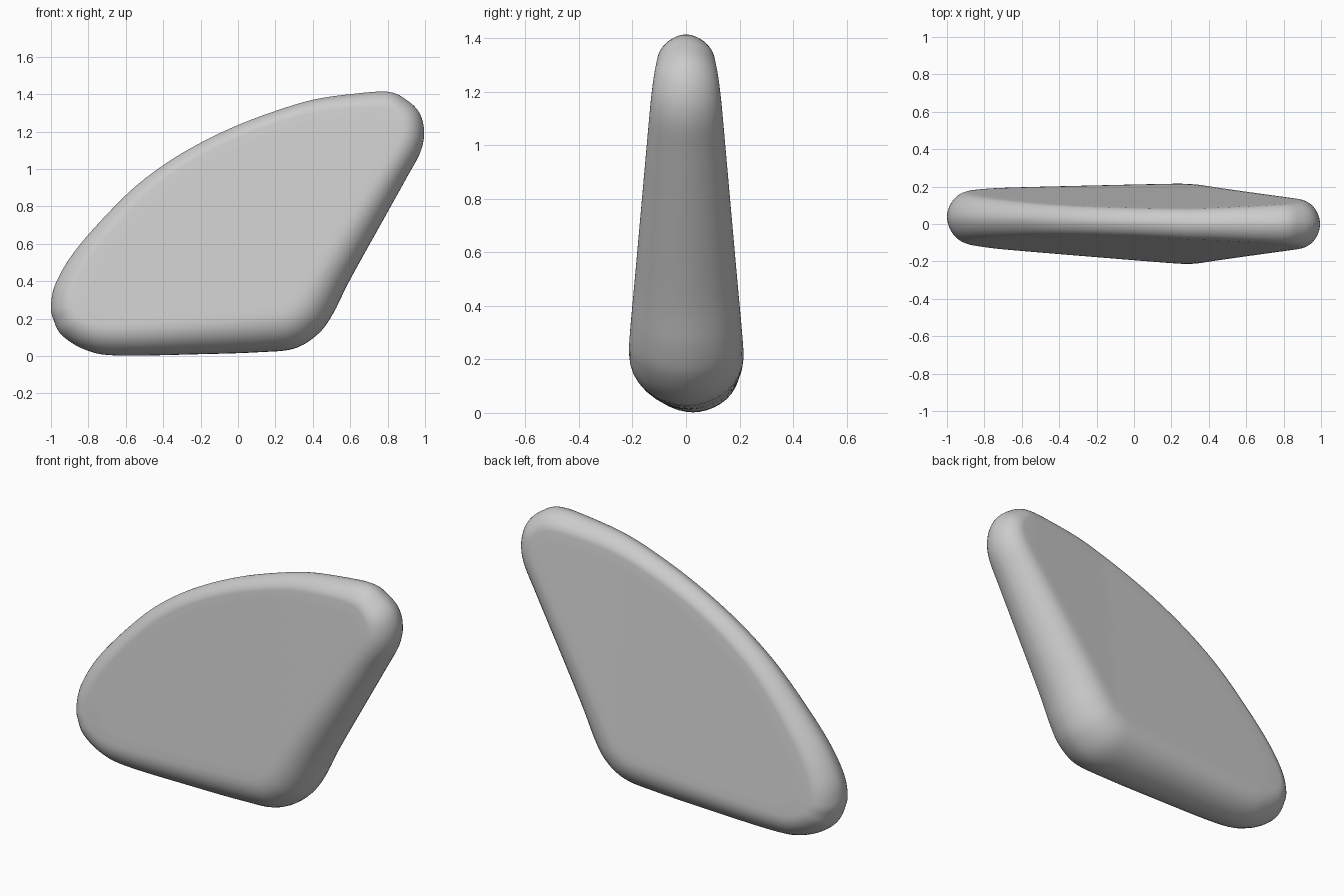
import bpy, bmesh, math
from mathutils import Vector

if "Cube" in bpy.data.objects:
    bpy.data.objects.remove(bpy.data.objects["Cube"])

# Side outline of the slab in x, z (clockwise from the left tip)
OUTLINE = [(-1, .27), (-.97, .4), (-.85, .59), (-.6, .86), (-.4, 1.02), (-.2, 1.14),
           (0, 1.235), (.2, 1.31), (.4, 1.37), (.6, 1.4), (.8, 1.413), (.9, 1.37),
           (.97, 1.3), (.995, 1.2), (.975, 1.09), (.9, .95), (.8, .77), (.6, .41),
           (.51, .23), (.43, .12), (.3, .04), (.1, .02), (-.2, .01), (-.65, .003),
           (-.82, .035), (-.94, .11), (-.985, .19)]


def smooth_outline(pts, steps=6):
    p = [Vector(q) for q in pts]
    n, out = len(p), []
    for i in range(n):
        a, b, c, d = p[i - 1], p[i], p[(i + 1) % n], p[(i + 2) % n]
        for k in range(steps):
            t = k / steps
            out.append(.5 * (2 * b + (c - a) * t + (2 * a - 5 * b + 4 * c - d) * t * t
                             + (3 * b - a - 3 * c + d) * t ** 3))
    return out


def half_thickness(p):
    return .225 + .0625 * (p.x - .35) - .13 * (p.y - .2)


def middle(p):
    return .032 * max(0, .3 - p.x) / 1.1


outer = smooth_outline(OUTLINE)
n = len(outer)
# Inner outline, where the rounded rim meets the flat faces
inner = []
for i, p in enumerate(outer):
    t = (outer[(i + 3) % n] - outer[i - 3]).normalized()
    inner.append(p + Vector((t.y, -t.x)) * half_thickness(p) * .88)
for _ in range(6):
    inner = [(inner[i - 1] + 2 * inner[i] + inner[(i + 1) % n]) / 4 for i in range(n)]
centre = Vector((.1, .65))

bm = bmesh.new()


def ring(points, scale, side):
    return [bm.verts.new((p.x, middle(p) + side * half_thickness(p) * scale, p.y)) for p in points]


def bridge(a, b, flip):
    for i in range(n):
        j = (i + 1) % n
        f = (a[i], a[j], b[j], b[i])
        bm.faces.new(f[::-1] if flip else f)


# Rounded rim followed by a gently sloping face on each side
edge = ring(outer, 0, 1)
for side in (-1, 1):
    last = edge
    for k in range(1, 11):
        a = k / 10 * math.pi / 2
        pts = [p.lerp(q, 1 - math.cos(a)) for p, q in zip(outer, inner)]
        new = ring(pts, math.sin(a) ** 1.1, side)
        bridge(last, new, side > 0)
        last = new
    for k in range(1, 9):
        new = ring([q.lerp(centre, k / 9) for q in inner], 1, side)
        bridge(last, new, side > 0)
        last = new
    tip = ring([centre], 1, side)[0]
    for i in range(n):
        bm.faces.new((last[i], last[(i + 1) % n], tip))
bmesh.ops.recalc_face_normals(bm, faces=bm.faces)

mesh = bpy.data.meshes.new("rounded_slab")
bm.to_mesh(mesh)
bm.free()
mesh.shade_smooth()
slab = bpy.data.objects.new("rounded_slab", mesh)
bpy.context.collection.objects.link(slab)
